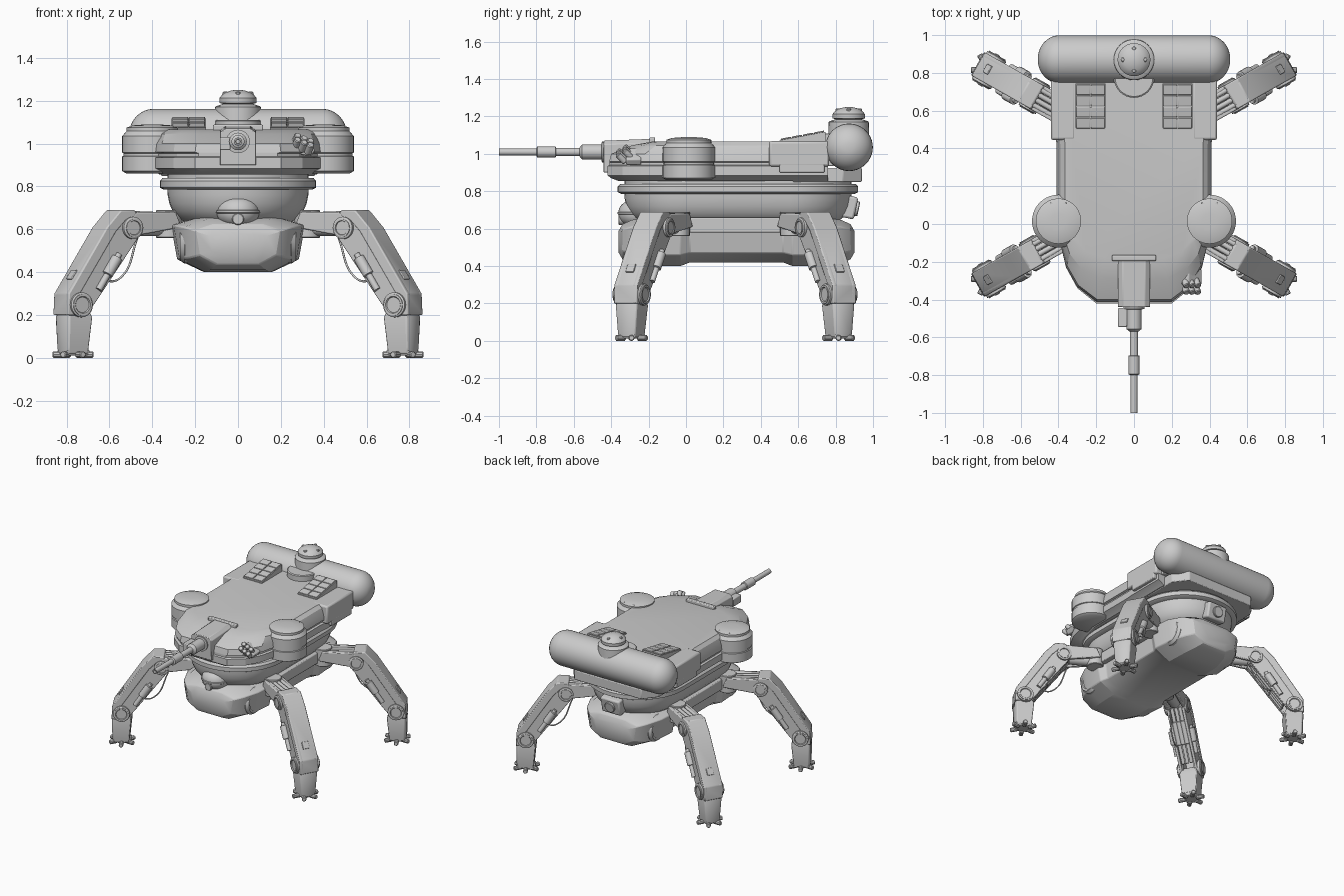
import bpy, bmesh
from math import sin, cos, pi, radians
from mathutils import Vector, Matrix

if "Cube" in bpy.data.objects:
    bpy.data.objects.remove(bpy.data.objects["Cube"])

I = Matrix.Identity(4)

def loft(name, rings, M=I, bevel=0, angle=32):
    """Skin equal-length rings of points and cap both ends."""
    bm = bmesh.new()
    vs = [[bm.verts.new(M @ Vector(p)) for p in r] for r in rings]
    n = len(rings[0])
    for a, b in zip(vs, vs[1:]):
        for i in range(n):
            j = (i + 1) % n
            bm.faces.new((a[i], a[j], b[j], b[i]))
    bm.faces.new(vs[0])
    bm.faces.new(vs[-1])
    bmesh.ops.recalc_face_normals(bm, faces=bm.faces)
    me = bpy.data.meshes.new(name)
    bm.to_mesh(me)
    bm.free()
    me.shade_smooth()
    me.set_sharp_from_angle(angle=radians(angle))
    ob = bpy.data.objects.new(name, me)
    bpy.context.collection.objects.link(ob)
    if bevel:
        m = ob.modifiers.new("bevel", 'BEVEL')
        m.width, m.segments, m.limit_method = bevel, 2, 'ANGLE'
    return ob

def box(name, c, s, M=I, bevel=0.006):
    x, y, z = (k / 2 for k in s)
    T = M @ Matrix.Translation(c)
    ring = lambda h: [(-x, -y, h), (x, -y, h), (x, y, h), (-x, y, h)]
    return loft(name, [ring(-z), ring(z)], T, bevel)

def turned(name, p, q, profile, M=I, n=24):
    """Turned part: (distance, radius) stations along the line p to q."""
    p, q = Vector(p), Vector(q)
    R = M @ Matrix.Translation(p) @ (q - p).to_track_quat('Z', 'Y').to_matrix().to_4x4()
    return loft(name, [[(r * cos(2 * pi * i / n), r * sin(2 * pi * i / n), d) for i in range(n)]
                       for d, r in profile], R)

def rod(name, p, q, r, M=I, n=16, c=0.004):
    L = (Vector(q) - Vector(p)).length
    return turned(name, p, q, [(0, r - c), (c, r), (L - c, r), (L, r - c)], M, n)

def prism(name, prof, v0, v1, M=I, bevel=0.006):
    """Side profile in (u, z) extruded across from v0 to v1."""
    return loft(name, [[(u, v, z) for u, z in prof] for v in (v0, v1)], M, bevel)

def stadium(r, z, n=20):
    return ([(r * cos(pi + pi * i / n), r * sin(pi + pi * i / n), z) for i in range(n + 1)] +
            [(r * cos(pi * i / n), 0.555 + r * sin(pi * i / n), z) for i in range(n + 1)])

def mirrored(half):
    return half + [(-x, y, z) for x, y, z in reversed(half)]

# Lower body: faceted tub lofted front to back
section = [(.18, .66), (.32, .62), (.29, .46), (.16, .40)]
ends = [(-.36, .42, .45), (-.34, .62, .72), (-.29, .79, .9), (-.18, .94, 1), (-.03, .98, 1), (.02, .88, .85)]
stations = ends + [(.54 - y, a, b) for y, a, b in reversed(ends)]
loft("lower_body", [mirrored([(x * a, y, .53 + (z - .53) * b) for x, z in section])
                    for y, a, b in stations], bevel=.006, angle=25)
for s in (-1, 1):
    box("body_side_rail", (s * .285, .27, .62), (.06, .56, .08))
    for y in (-.17, .71):
        turned("body_end_drum", (s * .18, y, .54), (s * .29, y, .54),
               [(0, .1), (.07, .1), (.09, .085), (.09, .07), (.08, .065)])

# Turret bowl, flange and neck
loft("turret_bowl", [stadium(r, z) for r, z in
     ((.26, .64), (.285, .66), (.305, .685), (.32, .72), (.328, .76), (.33, .80))])
loft("turret_flange", [stadium(r, z) for r, z in
     ((.345, .785), (.365, .795), (.365, .825), (.352, .84), (.33, .84), (.33, .88))])

# Main hull stacked from one plan outline
plan = [(.2, -.42), (.3, -.34), (.36, -.23), (.41, -.02), (.41, .42), (.415, .46), (.415, .76)]
layers = [(.855, .05, .06), (.87, .03, .02), (.885, 0, 0), (.935, 0, 0), (.94, .015, .01),
          (.955, .015, .01), (.96, 0, .01), (1.0, .005, .02), (1.045, .02, .13), (1.066, .045, .24)]
loft("main_hull", [mirrored([(x - d, y + f * min(1, max(0, -y) / .42), z) for x, y in plan])
                   for z, d, f in layers], angle=20)
# Rear deck under the tank, with cut corners
loft("rear_deck_underside", [mirrored([(.36, .57, z), (.36, .84, z), (.28, .94, z)]) for z in (.85, .925)], bevel=.006)
box("rear_cross_block", (0, .72, 1.0), (.78, .14, .13))
for s in (-1, 1):
    box("rear_side_block", (s * .375, .605, 1.0), (.13, .32, .135), bevel=.012)
    box("rear_side_skirt", (s * .42, .62, .925), (.04, .24, .05))
    # Round side pods
    turned("side_pod", (s * .4, .015, .86), (s * .4, .015, 1.1),
           [(0, .12), (.012, .14), (.08, .14), (.083, .134), (.095, .134), (.098, .14), (.175, .14),
            (.192, .126), (.198, .12), (.215, .12), (.225, .09), (.229, .04)], n=40)
    for dx in (-.03, .03):
        box("pod_hatch", (s * (.4 + dx), .105, 1.077), (.03, .015, .01), bevel=.002)
    # Sloped vents with tiles
    loft("vent_wedge", [[(s * x, .5, 1.05), (s * x, .5, 1.072), (s * x, .745, 1.118), (s * x, .745, 1.05)]
                        for x in (.15, .31)])
    tilt = Matrix.Translation((s * .23, .5, 1.074)) @ Matrix.Rotation(radians(10.6), 4, 'X')
    for i in range(2):
        for j in range(4):
            box("vent_tile", (-.039 + .078 * i, .035 + .06 * j, .002), (.074, .056, .008), tilt, .003)

# Rear transverse tank
ends = [(.51 - .115 * (1 - cos(t * pi / 16)), .127 * sin(t * pi / 16)) for t in range(1, 9)]
turned("rear_tank", (-.51, .872, 1.035), (.51, .872, 1.035),
       [(.51 - x, r) for x, r in ends] + [(.51 + x, r) for x, r in reversed(ends)], n=40)

# Sensor dome on the tank
turned("sensor_dome", (0, .87, 1.08), (0, .87, 1.3),
       [(0, .11), (.09, .107), (.095, .102), (.1, .085), (.105, .07), (.11, .086), (.132, .087),
        (.148, .074), (.16, .055), (.168, .03), (.171, .008)], n=32)
turned("dome_base_disc", (0, .775, 1.04), (0, .775, 1.2), [(0, .107), (.065, .107), (.07, .1)], n=32)
for k in range(4):
    a = k * pi / 2
    x, y = .06 * cos(a), .87 + .06 * sin(a)
    rod("dome_bolt", (x, y, 1.21), (x, y, 1.242), .012, n=10)

# Gun: mantlet and stepped barrel
loft("gun_mantlet", [[(-.085, y, .90), (.085, y, .90), (.085, y, t), (.06, y, t + .02), (-.06, y, t + .02), (-.085, y, t)]
                     for y, t in ((-.44, 1.05), (-.19, 1.06))], bevel=.004)
box("mantlet_crossbar", (0, -.18, 1.073), (.235, .03, .03))
turned("gun_barrel", (0, -.42, 1.01), (0, -1, 1.01),
       [(0, .055), (.03, .055), (.032, .041), (.135, .041), (.145, .03), (.15, .022), (.275, .022),
        (.278, .03), (.375, .03), (.38, .019), (.58, .018), (.58, .011), (.56, .010)])
box("coaxial_sight", (-.06, -.495, 1.0), (.05, .1, .06))

# Grenade launcher cluster on the right front
prism("launcher_base", [(.24, .96), (.25, 1.02), (.29, 1.03), (.36, .97), (.34, .94)], -.32, -.24)
for i in range(3):
    for j in range(2):
        p = Vector((.265 + .03 * i, -.29 - .035 * j, 1.0 - .02 * j - .012 * i))
        rod("launcher_tube", p, p + Vector((.015, -.04, .04)), .017, n=12)

# Front eye turret and rear sensor
ball = [(.072 * (1 - cos(pi * k / 14)), .1 * sin(pi * k / 14) ** .75) for k in range(1, 14)]
turned("front_eye", (0, -.262, .61), (0, -.262, .8), ball, n=32)
turned("eye_brim", (0, -.262, .675), (0, -.262, .8), [(0, .1), (.003, .104), (.012, .104), (.015, .1)], n=32)
rod("eye_lens", (0, -.28, .648), (0, -.362, .648), .028)
rear = Matrix.Translation((0, .875, .715)) @ Matrix.Rotation(radians(-12), 4, 'X')
box("rear_sensor", (0, 0, 0), (.16, .07, .12), rear, .012)
rod("rear_lens", (0, 0, 0), (0, .05, 0), .04, rear)

# Legs: one design in (outward, sideways, up) space, placed four times
thigh = [(.25, .66), (.27, .69), (.345, .69), (.42, .61), (.625, .30), (.63, .2), (.53, .195), (.47, .27), (.25, .56)]
cover = [(.25, .66), (.27, .69), (.345, .69), (.42, .61), (.625, .30), (.63, .2), (.59, .2), (.57, .29), (.37, .59), (.32, .64)]
down = Vector((.205, 0, -.31)).normalized()
for sx in (1, -1):
    for sy in (1, -1):
        M = (Matrix.Translation((0, .262, 0)) @ Matrix.Diagonal((sx, sy, 1, 1)) @
             Matrix.Translation((.28, -.277, 0)) @ Matrix.Rotation(radians(-29.5), 4, 'Z'))
        # Hip
        rod("hip_swivel", (.05, 0, .56), (.05, 0, .69), .06, M, 24)
        rod("hip_shaft", (-.02, 0, .61), (.24, 0, .61), .04, M)
        for v in (-.06, .06):
            prism("hip_arm", [(.02, .61), (.05, .68), (.26, .68), (.31, .64), (.28, .57), (.2, .58)],
                  v - .012, v + .012, M)
        for k in range(4):
            v = -.045 + .03 * k
            rod("hip_actuator", (.06, v, .665), (.28, v, .672), .014, M, 12)
        # Thigh shell, pivots and inner pistons
        prism("thigh_cover", cover, -.071, .071, M, .006)
        for s in (-1, 1):
            v = .056 * s
            prism("thigh_cheek", thigh, v - .01, v + .01, M, .003)
            turned("shoulder_pivot", (.283, .05 * s, .607), (.283, .1 * s, .607),
                   [(0, .052), (.03, .052), (.034, .042), (.038, .042), (.038, .034), (.033, .032)], M)
            turned("knee_pivot", (.56, .04 * s, .248), (.56, .1 * s, .248),
                   [(0, .058), (.042, .058), (.046, .05), (.05, .05), (.05, .04), (.044, .036)], M)
            a = Vector((.355, .072 * s, .485))
            turned("thigh_piston", a, a + down, [(0, .014), (.02, .014), (.022, .026), (.115, .026),
                   (.118, .016), (.2, .016)], M, 14)
        tilt = M @ Matrix.Translation((.535, 0, .438)) @ Matrix.Rotation(radians(56.5), 4, 'Y')
        box("thigh_hatch", (.06, 0, .001), (.05, .05, .01), tilt, .003)
        for v in (-.03, 0, .03):
            rod("inner_piston", (.25, v, .585), (.49, v, .26), .013, M, 12)
            rod("inner_sleeve", (.31, v, .505), (.41, v, .37), .02, M, 12)
        # Shin and clawed foot
        loft("shin", [[(u0, -w, z), (u1, -w, z), (u1 + .012, -w * .6, z), (u1 + .012, w * .6, z), (u1, w, z), (u0, w, z)]
                      for z, u0, u1, w in ((.02, .51, .612, .052), (.05, .508, .615, .055),
                                           (.19, .495, .618, .066), (.24, .515, .6, .05))], M, .005)
        box("ankle_plate", (.56, 0, .025), (.12, .1, .025), M)
        for k in range(6):
            a = k * pi / 3 + pi / 6
            d = Vector((cos(a), sin(a), 0))
            c = Vector((.562, 0, .016))
            rod("toe", c + d * .04, c + d * .095, .016, M, 10)
        # Slack hose under the thigh
        cu = bpy.data.curves.new("leg_hose", 'CURVE')
        cu.dimensions, cu.bevel_depth, cu.bevel_resolution = '3D', .005, 2
        sp = cu.splines.new('BEZIER')
        path = [(.24, -.04, .56), (.33, -.05, .38), (.4, -.05, .36), (.46, -.05, .42)]
        sp.bezier_points.add(len(path) - 1)
        for b, p in zip(sp.bezier_points, path):
            b.co = M @ Vector(p)
            b.handle_left_type = b.handle_right_type = 'AUTO'
        bpy.context.collection.objects.link(bpy.data.objects.new("leg_hose", cu))
